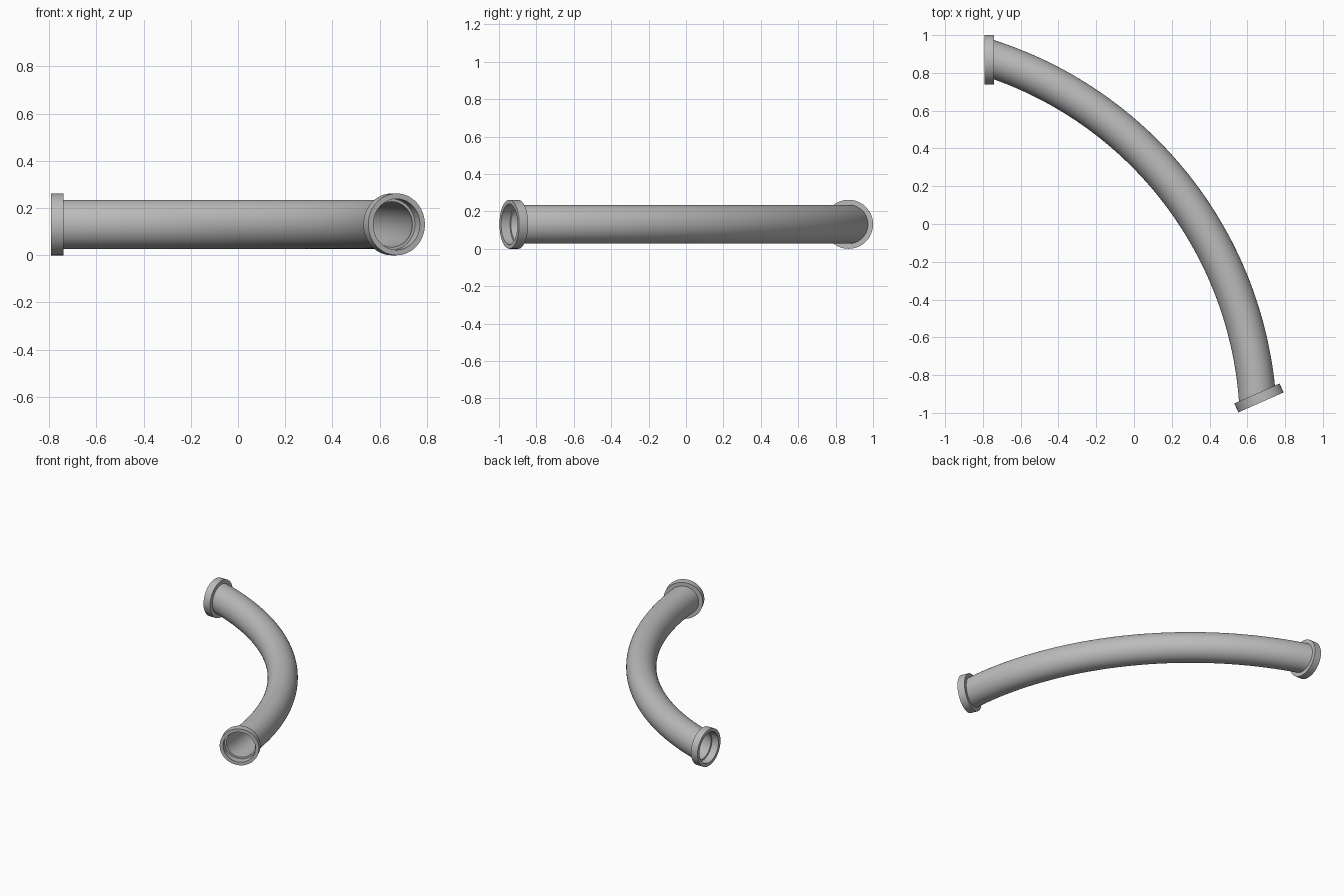
import bpy
import bmesh
from math import radians, tan
from mathutils import Matrix, Vector

cube = bpy.data.objects.get("Cube")
if cube:
    bpy.data.objects.remove(cube)

SEGMENTS = 64
TURN = radians(66.2)
HEIGHT = 0.131
OUTER, BORE = 0.104, 0.096
COLLAR, SOCKET, DEPTH = 0.131, 0.108, 0.052

# Centre of the bend, from its two end points
start = Vector((-0.74, 0.869, HEIGHT))
end = Vector((0.651, -0.897, HEIGHT))
chord = end - start
bend_centre = (start + end) / 2 + Vector((chord.y, -chord.x, 0)) / (2 * tan(TURN / 2))

grey = bpy.data.materials.new("pipe grey")
grey.use_nodes = True
colour = (0.5, 0.5, 0.5, 1)
grey.diffuse_color = colour
grey.node_tree.nodes["Principled BSDF"].inputs["Base Color"].default_value = colour


def finish(bm, name):
    """Turn a bmesh into a smooth shaded object."""
    bmesh.ops.remove_doubles(bm, verts=bm.verts, dist=0.0001)
    bmesh.ops.recalc_face_normals(bm, faces=bm.faces)
    mesh = bpy.data.meshes.new(name)
    bm.to_mesh(mesh)
    bm.free()
    mesh.materials.append(grey)
    obj = bpy.data.objects.new(name, mesh)
    bpy.context.collection.objects.link(obj)
    bpy.ops.object.select_all(action="DESELECT")
    obj.select_set(True)
    bpy.context.view_layer.objects.active = obj
    bpy.ops.object.shade_smooth_by_angle(angle=radians(35))
    return obj


# Hollow bent tube: a ring section swept round the bend
bm = bmesh.new()
upright = Matrix.Translation(start) @ Matrix.Rotation(radians(90), 4, "Y")
for radius in (OUTER, BORE):
    bmesh.ops.create_circle(bm, segments=SEGMENTS, radius=radius, matrix=upright)
rims = [v for v in bm.verts]
outer_rim, bore_rim = rims[:SEGMENTS], rims[SEGMENTS:]
for i in range(SEGMENTS):
    j = (i + 1) % SEGMENTS
    bm.faces.new((outer_rim[i], outer_rim[j], bore_rim[j], bore_rim[i]))
bmesh.ops.spin(bm, geom=bm.verts[:] + bm.edges[:] + bm.faces[:], cent=bend_centre,
               axis=(0, 0, 1), angle=-TURN, steps=56, use_duplicate=False)
finish(bm, "bent_tube")


def collar(name, location, heading):
    """Socket ring whose open mouth faces along the heading."""
    bm = bmesh.new()
    profile = [(0, BORE), (0, COLLAR), (DEPTH, COLLAR), (DEPTH, SOCKET), (0, SOCKET)]
    verts = [bm.verts.new((x, 0, r)) for x, r in profile]
    edges = [bm.edges.new(pair) for pair in zip(verts, verts[1:])]
    bmesh.ops.spin(bm, geom=verts + edges, cent=(0, 0, 0), axis=(1, 0, 0),
                   angle=radians(360), steps=SEGMENTS)
    obj = finish(bm, name)
    obj.location = location
    obj.rotation_euler.z = heading


# Socket collars at both ends
collar("back_collar", start, radians(180))
collar("front_collar", end, -TURN)
